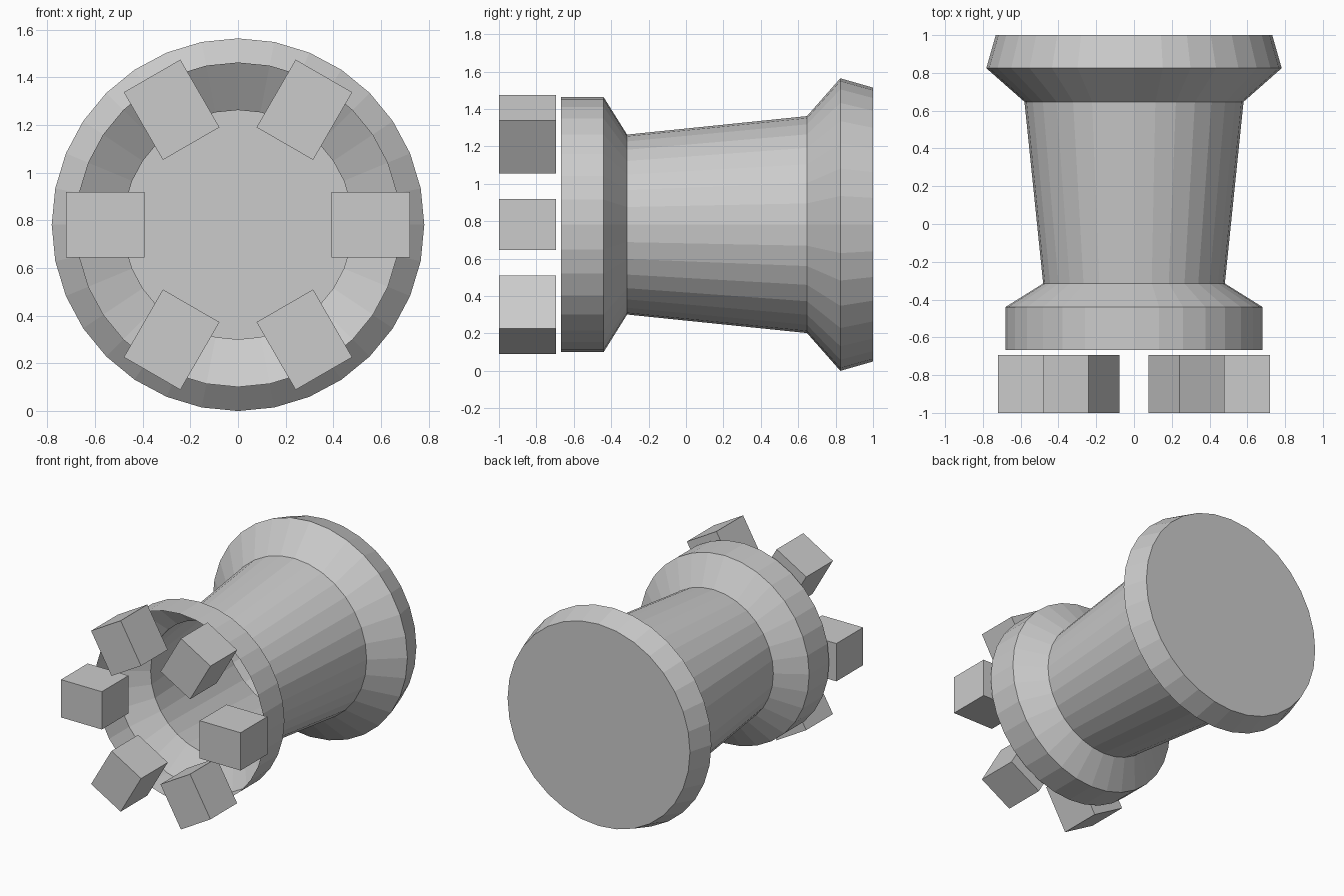
import bpy, bmesh, math
from mathutils import Matrix, Vector

if "Cube" in bpy.data.objects:
    bpy.data.objects.remove(bpy.data.objects["Cube"])

SIDES = 32
AXIS_Z = 0.782


def finish(bm, name):
    mesh = bpy.data.meshes.new(name)
    bm.to_mesh(mesh)
    bm.free()
    obj = bpy.data.objects.new(name, mesh)
    bpy.context.collection.objects.link(obj)
    obj.location.z = AXIS_Z
    return obj


# Thin flared barrel, open at the front and capped at the back: (y, radius)
profile = [(-0.668, 0.681), (-0.44, 0.681), (-0.315, 0.481),
           (0.647, 0.58), (0.825, 0.782), (1.0, 0.732)]
bm = bmesh.new()
rings = []
for y, r in profile:
    rings.append([bm.verts.new((r * math.cos(a), y, r * math.sin(a)))
                  for a in (math.tau * i / SIDES for i in range(SIDES))])
for a, b in zip(rings, rings[1:]):
    for i in range(SIDES):
        j = (i + 1) % SIDES
        bm.faces.new((a[i], a[j], b[j], b[i]))
bm.faces.new(rings[-1])
bmesh.ops.recalc_face_normals(bm, faces=bm.faces)
# Point the shell outward, judged by the back cap
cap = max(bm.faces, key=lambda f: f.calc_center_median().y)
cap.normal_update()
if cap.normal.y < 0:
    bmesh.ops.reverse_faces(bm, faces=bm.faces)
finish(bm, "barrel_shell")

# Ring of six floating blocks in front of the open end
for k in range(6):
    bm = bmesh.new()
    bmesh.ops.create_cube(bm, size=1)
    bmesh.ops.scale(bm, vec=Vector((0.328, 0.306, 0.274)), verts=bm.verts)
    bmesh.ops.translate(bm, vec=Vector((0.557, -0.847, 0)), verts=bm.verts)
    bm.transform(Matrix.Rotation(math.radians(60 * k), 4, 'Y'))
    finish(bm, f"front_block_{k + 1}")
